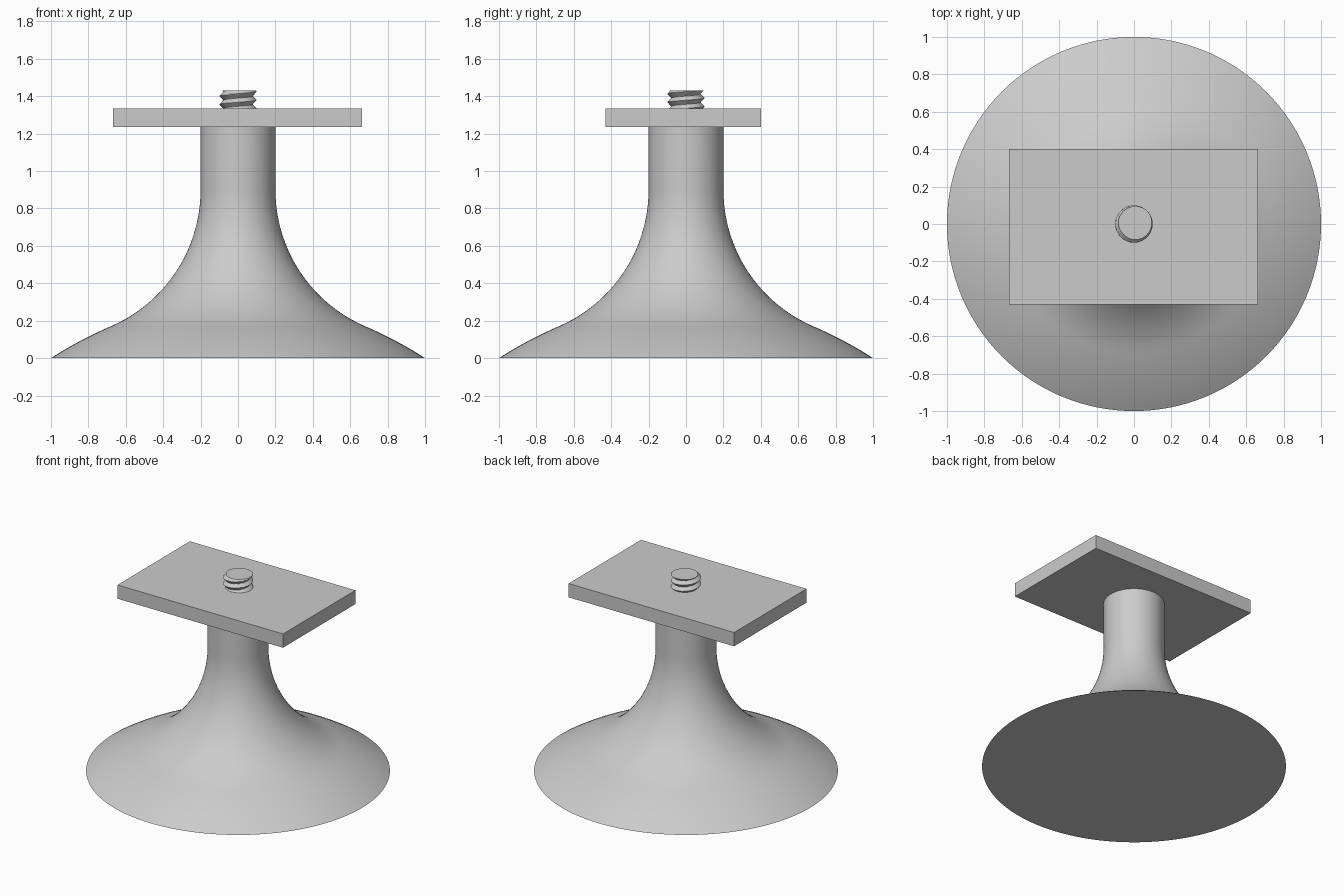
import bpy, bmesh, math
from mathutils import Vector

cube = bpy.data.objects.get("Cube")
if cube:
    bpy.data.objects.remove(cube, do_unlink=True)

grey = bpy.data.materials.new("plain grey")
grey.use_nodes = True
grey.diffuse_color = (0.6, 0.6, 0.6, 1)
grey.node_tree.nodes["Principled BSDF"].inputs["Base Color"].default_value = grey.diffuse_color


def finish(name, bm, smooth=True):
    """Turn a bmesh into a named, shaded object."""
    bmesh.ops.recalc_face_normals(bm, faces=bm.faces)
    mesh = bpy.data.meshes.new(name)
    bm.to_mesh(mesh)
    bm.free()
    mesh.materials.append(grey)
    obj = bpy.data.objects.new(name, mesh)
    bpy.context.collection.objects.link(obj)
    if smooth:
        bpy.ops.object.select_all(action="DESELECT")
        obj.select_set(True)
        bpy.context.view_layer.objects.active = obj
        bpy.ops.object.shade_smooth_by_angle(angle=math.radians(30))
    return obj


def ring_body(name, heights, radius, sides):
    """Stack rings whose radius depends on level and angle, with capped ends."""
    bm = bmesh.new()
    rings = []
    for level, z in enumerate(heights):
        ring = []
        for i in range(sides):
            a = math.tau * i / sides
            r = radius(level, a)
            ring.append(bm.verts.new((r * math.cos(a), r * math.sin(a), z)))
        rings.append(ring)
    for low, high in zip(rings, rings[1:]):
        for i in range(sides):
            j = (i + 1) % sides
            bm.faces.new((low[i], low[j], high[j], high[i]))
    bm.faces.new(rings[0])
    bm.faces.new(rings[-1])
    return finish(name, bm)


# Flared base and stem: convex rim, concave sweep, straight neck
STEM_R, STEM_TOP, SWEEP_Z, SWEEP_R = 0.2, 1.235, 0.9, 0.795
join_angle = math.radians(66.7)
join = Vector((STEM_R + SWEEP_R * (1 - math.cos(join_angle)),
               SWEEP_Z - SWEEP_R * math.sin(join_angle)))
rim, bulge = Vector((1, 0)), Vector((0.85, 0.097))
profile = []
for i in range(12):
    t = i / 12
    profile.append(rim * (1 - t) ** 2 + bulge * 2 * t * (1 - t) + join * t * t)
for i in range(33):
    a = join_angle * (1 - i / 32)
    profile.append(Vector((STEM_R + SWEEP_R * (1 - math.cos(a)),
                           SWEEP_Z - SWEEP_R * math.sin(a))))
profile.append(Vector((STEM_R, STEM_TOP)))
ring_body("flared_base", [p.y for p in profile], lambda n, a: profile[n].x, 128)

# Rectangular mounting plate
bm = bmesh.new()
bmesh.ops.create_cube(bm, size=1)
bmesh.ops.scale(bm, vec=(1.33, 0.83, 0.1), verts=bm.verts)
bmesh.ops.translate(bm, vec=(-0.002, -0.015, 1.285), verts=bm.verts)
finish("mounting_plate", bm, smooth=False)

# Threaded stud: radius follows a right-handed triangular helix
PITCH, STUD_TOP, LEVELS = 0.045, 1.43, 40
stud_z = [1.32 + (STUD_TOP - 1.32) * i / LEVELS for i in range(LEVELS + 1)]


def thread_radius(level, angle):
    turn = (stud_z[level] - STUD_TOP) / PITCH - (angle - math.pi / 4) / math.tau
    off_crest = abs(turn - round(turn)) * 2
    return 0.1 - 0.022 * off_crest


ring_body("threaded_stud", stud_z, thread_radius, 64)
